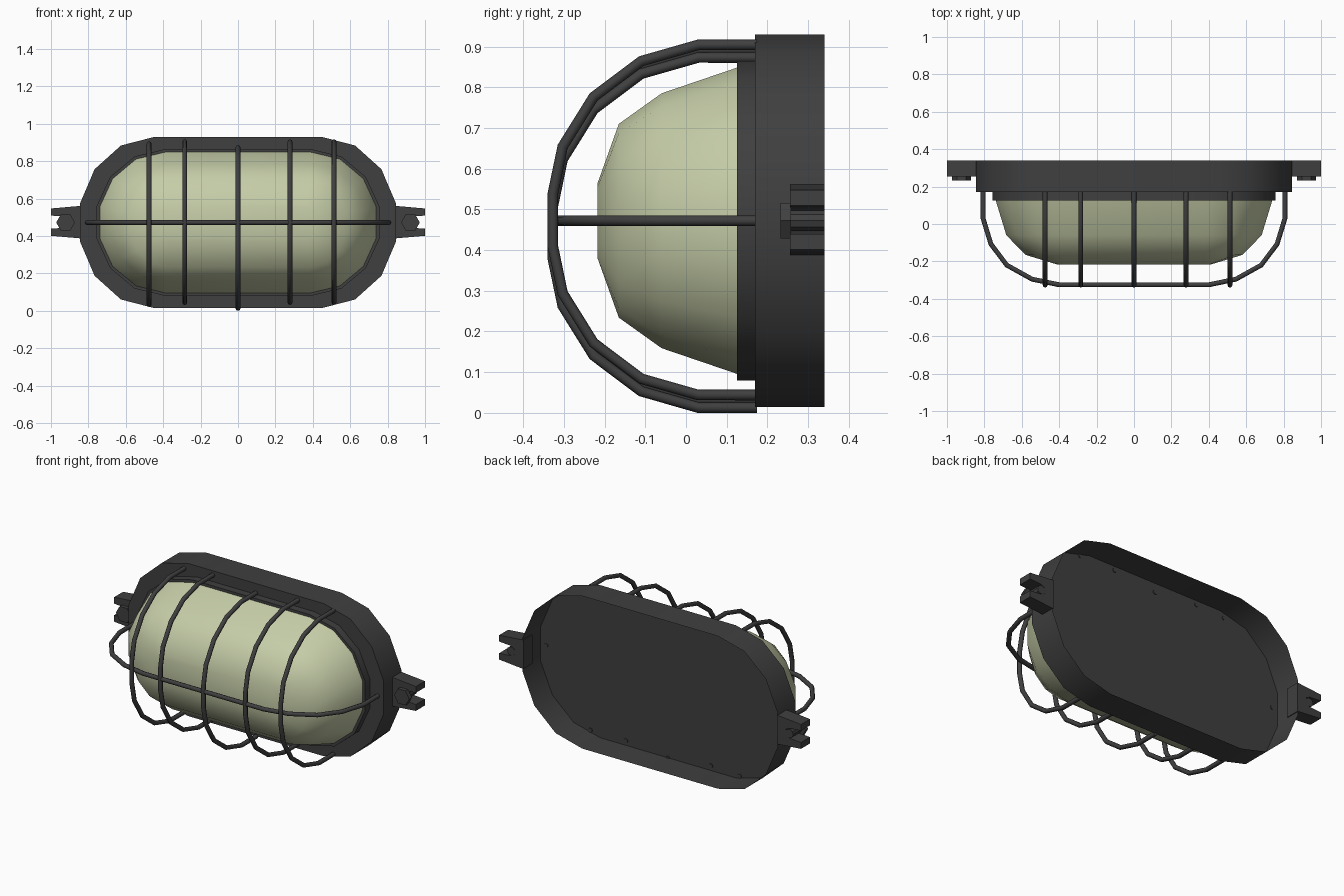
import bpy, bmesh, math

if "Cube" in bpy.data.objects:
    bpy.data.objects.remove(bpy.data.objects["Cube"])

ZC = 0.472  # height of the lamp's long axis


def material(name, rgb):
    m = bpy.data.materials.new(name)
    m.diffuse_color = (*rgb, 1)
    m.use_nodes = True
    m.node_tree.nodes["Principled BSDF"].inputs["Base Color"].default_value = m.diffuse_color
    return m


DARK = material("dark grey metal", (0.05, 0.05, 0.05))
GLASS = material("pale green glass", (0.56, 0.61, 0.39))


def finish(ob, mat, angle=None):
    ob.data.materials.append(mat)
    bpy.ops.object.select_all(action='DESELECT')
    ob.select_set(True)
    bpy.context.view_layer.objects.active = ob
    if angle:
        bpy.ops.object.shade_smooth_by_angle(angle=math.radians(angle))
    return ob


def mesh_object(name, bm, mat, angle=None):
    bmesh.ops.recalc_face_normals(bm, faces=bm.faces)
    me = bpy.data.meshes.new(name)
    bm.to_mesh(me)
    bm.free()
    ob = bpy.data.objects.new(name, me)
    bpy.context.collection.objects.link(ob)
    return finish(ob, mat, angle)


def stadium(cx, half_w, half_h, segs=7):
    """Long rounded outline in x and z with faceted ends."""
    pts = []
    for side in (1, -1):
        for i in range(segs + 1):
            a = math.pi / 2 - math.pi * i / segs
            pts.append((side * (cx + (half_w - cx) * math.cos(a)),
                        ZC + side * half_h * math.sin(a)))
    return pts


def loft(name, levels, mat, angle, cap_back=False):
    """levels: (y, cx, half_w, half_h) from back to front; front is capped."""
    bm = bmesh.new()
    rings = [[bm.verts.new((x, y, z)) for x, z in stadium(cx, w, h)]
             for y, cx, w, h in levels]
    for a, b in zip(rings, rings[1:]):
        n = len(a)
        for i in range(n):
            bm.faces.new((a[i], a[(i + 1) % n], b[(i + 1) % n], b[i]))
    bm.faces.new(rings[-1])
    if cap_back:
        bm.faces.new(rings[0])
    return mesh_object(name, bm, mat, angle)


def prism(name, outline, y0, y1, mat):
    bm = bmesh.new()
    f = bm.faces.new([bm.verts.new((x, y0, z)) for x, z in outline])
    ext = bmesh.ops.extrude_face_region(bm, geom=[f])['geom']
    bmesh.ops.translate(bm, vec=(0, y1 - y0, 0),
                        verts=[v for v in ext if isinstance(v, bmesh.types.BMVert)])
    return mesh_object(name, bm, mat)


def wire(name, pts, radius=0.013):
    cu = bpy.data.curves.new(name, 'CURVE')
    cu.dimensions = '3D'
    cu.bevel_depth = radius
    cu.bevel_resolution = 2
    cu.use_fill_caps = True
    sp = cu.splines.new('POLY')
    sp.points.add(len(pts) - 1)
    for p, c in zip(sp.points, pts):
        p.co = (*c, 1)
    ob = bpy.data.objects.new(name, cu)
    bpy.context.collection.objects.link(ob)
    finish(ob, DARK)
    bpy.ops.object.convert(target='MESH')
    bpy.ops.object.shade_smooth_by_angle(angle=math.radians(50))


# Housing: shell open at the back, with the raised rim in front
loft("housing", [(0.34, 0.45, 0.855, 0.457), (0.17, 0.45, 0.855, 0.457)], DARK, 40)
loft("rim", [(0.17, 0.39, 0.765, 0.392), (0.125, 0.39, 0.765, 0.392)], DARK, 40)

# Domed glass cover
loft("glass_cover", [(0.125, 0.39, 0.748, 0.376), (-0.06, 0.39, 0.69, 0.313),
                     (-0.165, 0.385, 0.585, 0.238), (-0.217, 0.37, 0.41, 0.093)],
     GLASS, 40)

# Upright guard wires: (x, centre height)
arch = [(0.43, 0.175), (0.43, 0.03), (0.39, -0.11), (0.302, -0.227),
        (0.18, -0.303), (0.065, -0.327)]
for i, (x, zc) in enumerate([(-0.475, 0.463), (-0.285, 0.474), (0, 0.443),
                             (0.278, 0.474), (0.513, 0.474)]):
    pts = [(x, y, zc + h) for h, y in arch] + [(x, y, zc - h) for h, y in arch[::-1]]
    wire(f"guard_wire_{i + 1}", pts)

# Long horizontal guard wire
half = [(0.807, 0.175), (0.807, 0.03), (0.765, -0.107), (0.68, -0.22),
        (0.545, -0.295), (0.40, -0.325)]
wire("long_guard_wire", [(-x, y, ZC) for x, y in half] + [(x, y, ZC) for x, y in half[::-1]])

# Forked mounting lugs with hexagonal bolts
for side, s in (("left", -1), ("right", 1)):
    upper = [(0.84, 0.087), (1.0, 0.073), (1.0, 0.035), (0.925, 0.03), (0.9, 0.018)]
    fork = upper + [(x, -z) for x, z in upper[::-1]]
    prism(f"{side}_lug", [(s * x, ZC + 0.002 + z) for x, z in fork], 0.255, 0.34, DARK)
    for part, r, n, y0, y1 in (("bolt_head", 0.05, 6, 0.232, 0.258),
                               ("bolt_shaft", 0.026, 10, 0.25, 0.34)):
        prism(f"{side}_{part}",
              [(s * 0.922 + r * math.cos(2 * math.pi * k / n),
                ZC + r * math.sin(2 * math.pi * k / n)) for k in range(n)], y0, y1, DARK)
